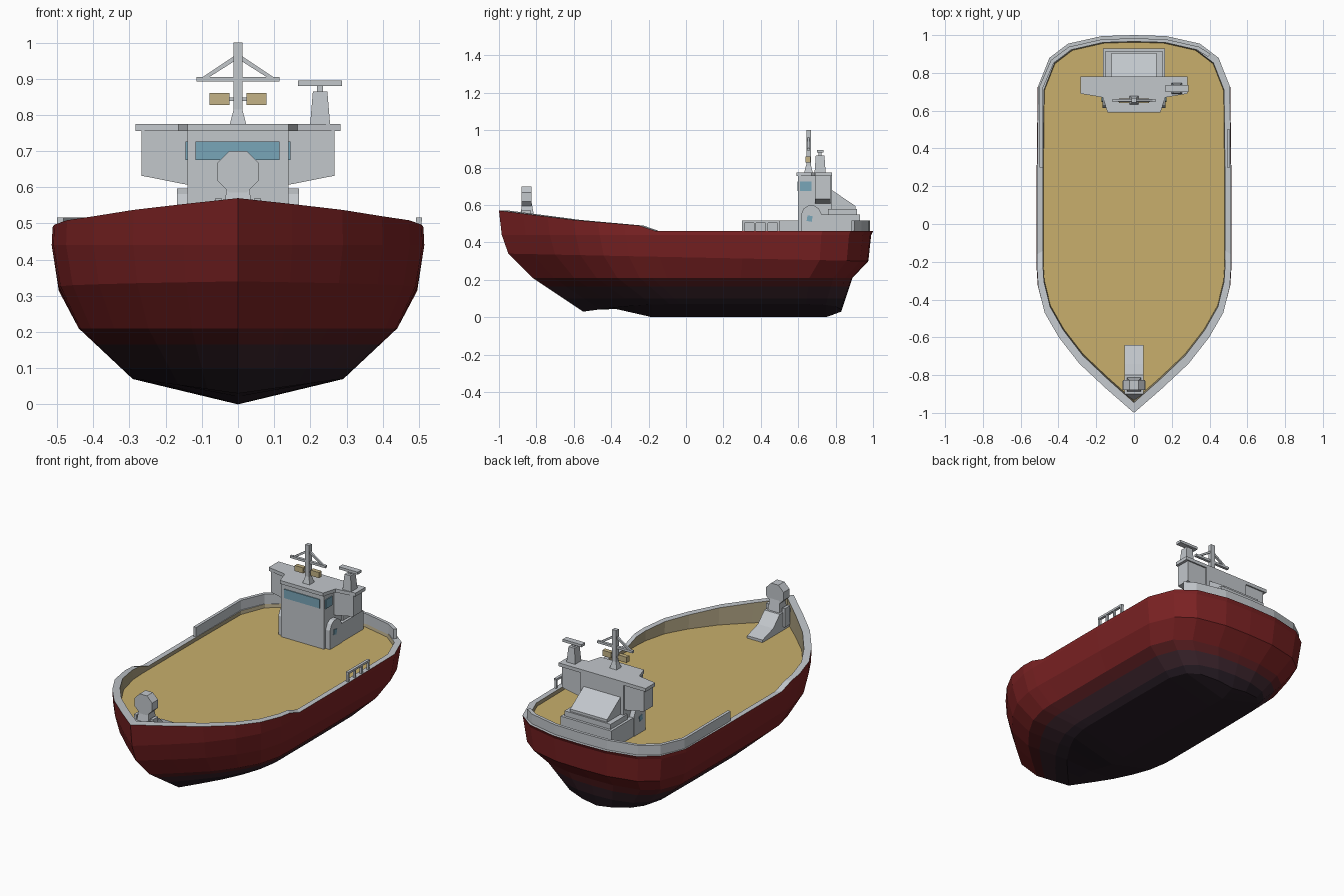
import bpy, bmesh, math
from mathutils import Vector

if "Cube" in bpy.data.objects:
    bpy.data.objects.remove(bpy.data.objects["Cube"])

# ---- flat colours
def material(name, r, g, b):
    m = bpy.data.materials.new(name)
    m.diffuse_color = (r, g, b, 1)
    m.use_nodes = True
    m.node_tree.nodes["Principled BSDF"].inputs["Base Color"].default_value = m.diffuse_color
    return m

RED = material("hull_red", .20, .016, .017)
DARK_RED = material("waterline_dark_red", .10, .013, .015)
MAUVE = material("lower_hull_mauve", .045, .018, .026)
BLACK = material("keel_black", .019, .011, .017)
GREY = material("paint_grey", .54, .57, .60)
TAN = material("deck_tan", .58, .43, .15)
INNER = material("bulwark_inner", .40, .34, .21)
GLASS = material("window_blue", .19, .38, .48)
LAMP = material("lamp_tan", .55, .45, .24)

# ---- helpers
def finish(name, bm, *mats):
    bmesh.ops.recalc_face_normals(bm, faces=bm.faces)
    me = bpy.data.meshes.new(name)
    bm.to_mesh(me)
    bm.free()
    for m in mats:
        me.materials.append(m)
    ob = bpy.data.objects.new(name, me)
    bpy.context.collection.objects.link(ob)
    return ob

def prism(name, pts, axis, a, b, mat=GREY):
    """Extrude a 2D polygon along an axis from a to b."""
    place = {'x': lambda p, t: (t, p[0], p[1]),
             'y': lambda p, t: (p[0], t, p[1]),
             'z': lambda p, t: (p[0], p[1], t)}[axis]
    bm = bmesh.new()
    lo = [bm.verts.new(place(p, a)) for p in pts]
    hi = [bm.verts.new(place(p, b)) for p in pts]
    bm.faces.new(lo)
    bm.faces.new(hi)
    for i in range(len(pts)):
        j = (i + 1) % len(pts)
        bm.faces.new((lo[i], lo[j], hi[j], hi[i]))
    return finish(name, bm, mat)

def box(name, x0, x1, y0, y1, z0, z1, mat=GREY):
    return prism(name, [(x0, y0), (x1, y0), (x1, y1), (x0, y1)], 'z', z0, z1, mat)

def taper(name, x, y, z0, z1, r0, r1, mat=GREY):
    """Four-sided tapered post; r0 and r1 are (half x, half y)."""
    bm = bmesh.new()
    bmesh.ops.create_cube(bm, size=2)
    for v in bm.verts:
        r, z = (r1, z1) if v.co.z > 0 else (r0, z0)
        v.co = (x + v.co.x * r[0], y + v.co.y * r[1], z)
    return finish(name, bm, mat)

def interp(table, t):
    for (a, u), (b, v) in zip(table, table[1:]):
        if t <= b:
            return u + (v - u) * max(0, (t - a) / (b - a))
    return table[-1][1]

# ---- hull: one deck outline lofted down through several levels
HALF = [(0, -1), (.15, -.87), (.29, -.74), (.40, -.60), (.475, -.47), (.51, -.33),
        (.515, -.25), (.515, -.16), (.515, .3), (.51, .73), (.45, .88), (.35, .955),
        (.17, .995), (0, 1)]
LOOP = HALF + [(-x, y) for x, y in HALF[-2:0:-1]]
SHEER = [(-1, .57), (-.6, .52), (-.25, .49), (-.16, .46), (1, .46)]
KEEL = [(-.55, .03), (-.4, .05), (-.18, 0), (.75, 0), (.83, .03)]

def level(width, y0, y1, zfun):
    out = []
    for x, y in LOOP:
        yy = y0 + (y + 1) / 2 * (y1 - y0)
        out.append(Vector((x * width, yy, zfun(x, y, yy))))
    return out

bilge = level(.565, -.55, .83, lambda x, y, yy: .03 + .04 * min(1, abs(x) / .5))
keel = [Vector((0, p.y, interp(KEEL, p.y))) for p in bilge]
sheer_z = lambda x, y, yy: interp(SHEER, y)
rings = [keel, bilge,
         level(.855, -.82, .89, lambda x, y, yy: .21),
         level(.962, -.95, .975, lambda x, y, yy: .32 - .02 * y),
         level(1, -.985, .99, lambda x, y, yy: .44),
         level(.995, -1, 1, sheer_z),
         level(.935, -.945, .968, sheer_z),
         level(.93, -.935, .962, lambda x, y, yy: .44)]
ring_mat = [0, 0, 0, 0, 0, 4, 5]
bm = bmesh.new()
rows = [[bm.verts.new(p) for p in r] for r in rings]
n = len(LOOP)
for k in range(len(rows) - 1):
    for i in range(n):
        j = (i + 1) % n
        f = bm.faces.new((rows[k][i], rows[k][j], rows[k + 1][j], rows[k + 1][i]))
        f.material_index = ring_mat[k]
bm.faces.new(rows[-1]).material_index = 6
bmesh.ops.remove_doubles(bm, verts=bm.verts, dist=1e-4)
# paint bands cut by height
for z in (.165, .10):
    bmesh.ops.bisect_plane(bm, geom=bm.verts[:] + bm.edges[:] + bm.faces[:],
                           plane_co=(0, 0, z), plane_no=(0, 0, 1))
for f in bm.faces:
    if f.material_index == 0:
        z = f.calc_center_median().z
        f.material_index = 0 if z > .21 else 1 if z > .165 else 2 if z > .10 else 3
finish("hull", bm, RED, DARK_RED, MAUVE, BLACK, GREY, INNER, TAN)

# ---- raised plate round the stern (port side to starboard quarter)
path = [(-.5, .3), (-.5, .73), (-.44, .867), (-.345, .938), (-.17, .978), (0, .983),
        (.17, .978), (.345, .938), (.405, .90)]
inside = [(x * .965, .3 + (y - .3) * .975) for x, y in path]
prism("stern_bulwark", path + inside[::-1], 'z', .455, .517)

# ---- starboard rail
box("rail_top", .492, .508, .30, .50, .505, .517)
for i in range(4):
    y = .30 + i * .0627
    box("rail_post", .493, .507, y, y + .012, .455, .51)

# ---- deckhouse
box("deckhouse", -.14, .14, .60, .78, .435, .757)
roof = [(.14, .59), (.165, .67), (.283, .69), (.283, .78)]
prism("roof", roof + [(-x, y) for x, y in roof[::-1]], 'z', .755, .775)
box("front_window", -.118, .115, .595, .605, .675, .727, GLASS)
for s in (-1, 1):
    prism("bridge_wing", [(s * .13, .605), (s * .267, .632), (s * .267, .757), (s * .13, .757)],
          'y', .69, .772)
    box("side_window", s * .137, s * .145, .61, .672, .675, .727, GLASS)
    # rounded side lockers with a porthole
    arch = [(.615, .435), (.725, .435), (.725, .55), (.71, .582), (.685, .597),
            (.655, .597), (.63, .582), (.615, .55)]
    prism("side_locker", arch, 'x', s * .13, s * .168)
    prism("porthole", [(.645, .515), (.672, .51), (.677, .54), (.65, .545)], 'x',
          s * .164, s * .171, GLASS)

# ---- aft casing with sloped top
box("aft_base", -.165, .165, .725, .93, .435, .55)
box("aft_step", -.15, .15, .76, .915, .54, .58)
prism("aft_sloped_casing", [(.76, .57), (.905, .57), (.905, .595), (.78, .68), (.76, .68)],
      'x', -.12, .12)

# ---- radar on the starboard wing
taper("radar_pedestal", .227, .717, .77, .865, (.028, .03), (.02, .023))
box("radar_neck", .219, .235, .709, .725, .86, .885)
box("radar_bar", .166, .288, .70, .735, .88, .895)

# ---- mast with crossbar, stays and lamps
taper("mast_foot", 0, .655, .77, .815, (.024, .024), (.012, .012))
box("mast", -.013, .013, .643, .667, .78, 1.0)
box("mast_crossbar", -.115, .115, .647, .663, .892, .905)
for s in (-1, 1):
    prism("mast_stay", [(s * .10, .903), (s * .082, .903), (0, .955), (0, .970)],
          'y', .649, .661)
    box("mast_lamp", s * .024, s * .079, .64, .665, .827, .86, LAMP)
box("lamp_bar", -.03, .03, .65, .66, .838, .848)

# ---- bow winch on a sloped stand
prism("winch_stand", [(-.93, .435), (-.64, .435), (-.64, .455), (-.74, .485), (-.80, .545),
                      (-.90, .545)], 'x', -.05, .05)
taper("winch_neck", 0, -.85, .53, .61, (.04, .04), (.03, .025))
octagon = [(.062 * math.cos(math.pi / 8 * (2 * i + 1)) , .643 + .062 * math.sin(math.pi / 8 * (2 * i + 1)))
           for i in range(8)]
prism("winch_drum", octagon, 'y', -.88, -.825)
for s in (-1, 1):
    box("winch_bracket", s * .045, s * .062, -.88, -.83, .46, .57)
